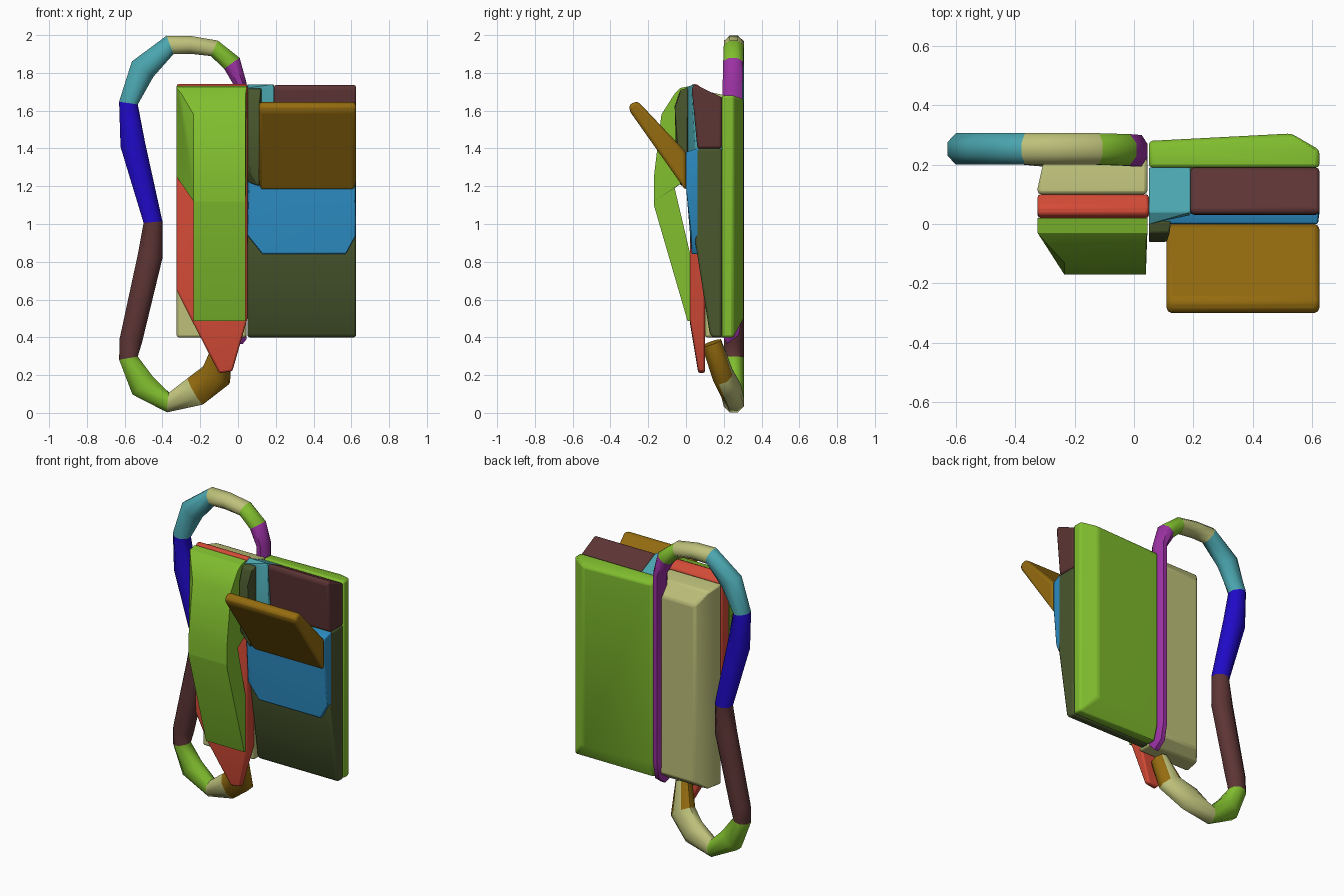
import bpy, bmesh, math
from mathutils import Vector

cube = bpy.data.objects.get("Cube")
if cube:
    bpy.data.objects.remove(cube, do_unlink=True)


def material(name, *rgb):
    m = bpy.data.materials.new(name)
    m.use_nodes = True
    m.diffuse_color = (*rgb, 1)
    m.node_tree.nodes["Principled BSDF"].inputs["Base Color"].default_value = (*rgb, 1)
    return m


lime = material("lime", .22, .52, .028)
red = material("red", .66, .07, .038)
cream = material("cream", .51, .53, .195)
olive = material("olive", .067, .095, .027)
brown = material("brown", .30, .15, .005)
sky = material("sky_blue", .026, .27, .56)
teal = material("teal", .07, .38, .43)
maroon = material("maroon", .11, .035, .035)
blue = material("deep_blue", .014, .003, .57)
purple = material("purple", .33, .032, .37)


def finish(name, bm, mats, bevel=0, smooth=30):
    mesh = bpy.data.meshes.new(name)
    bmesh.ops.recalc_face_normals(bm, faces=bm.faces)
    bm.to_mesh(mesh)
    bm.free()
    for m in mats:
        mesh.materials.append(m)
    ob = bpy.data.objects.new(name, mesh)
    bpy.context.collection.objects.link(ob)
    bpy.ops.object.select_all(action='DESELECT')
    bpy.context.view_layer.objects.active = ob
    ob.select_set(True)
    bpy.ops.object.shade_smooth_by_angle(angle=math.radians(smooth))
    if bevel:
        mod = ob.modifiers.new("soft_edges", 'BEVEL')
        mod.width = bevel
        mod.segments = 2
        mod.limit_method = 'ANGLE'


def solid(name, mat, points, bevel=.012):
    """Convex block through the given points."""
    bm = bmesh.new()
    for p in points:
        bm.verts.new(p)
    res = bmesh.ops.convex_hull(bm, input=bm.verts)
    junk = [g for g in res["geom_interior"] if isinstance(g, bmesh.types.BMVert)]
    bmesh.ops.delete(bm, geom=junk, context='VERTS')
    bmesh.ops.dissolve_limit(bm, angle_limit=.02, verts=bm.verts, edges=bm.edges)
    finish(name, bm, [mat], bevel)


def side(x0, x1, profile):
    """Side profile (y, z) spread between two x positions."""
    return [(x, y, z) for x in (x0, x1) for y, z in profile]


def front(y0, y1, outline):
    """Front outline (x, z) spread between two y positions."""
    return [(x, y, z) for y in (y0, y1) for x, z in outline]


def rect(a0, a1, b0, b1):
    return [(a, b) for a in (a0, a1) for b in (b0, b1)]


# Left block: back plate, body, top pieces
solid("left_back_plate", lime,
      front(.19, .25, rect(.05, .625, .4, 1.68))
      + [(x, y, z) for x, y in ((.05, .28), (.53, .305)) for z in (.5, 1.66)])
solid("left_body", olive, side(.05, .625, [(.05, 1.4), (.05, .9), (.125, .42),
                                           (.14, .4), (.19, .4), (.19, 1.4)]))
solid("left_top", maroon, side(.19, .625, [(.03, 1.72), (.045, 1.74), (.19, 1.67),
                                           (.19, 1.4), (.06, 1.4)]))
solid("top_divider", teal, [(.05, 0, 1.72), (.05, 0, 1.35), (.19, .03, 1.72), (.19, .05, 1.35)]
      + side(.05, .19, [(.04, 1.74), (.19, 1.67), (.19, 1.35)]), .004)
solid("front_rib", olive, [(.05, -.03, 1.71), (.12, -.03, 1.71), (.05, -.06, 1.62), (.11, -.06, 1.62),
                           (.05, -.05, 1.3), (.11, -.03, 1.2)]
      + side(.05, .125, [(.01, 1.72), (.01, 1.22)]), .006)

# Pocket face and the open flap above it
solid("pocket_face", sky,
      [(x, 0, z) for x in (.06, .62) for z in (1.2, 1.38)]
      + front(.03, .07, [(.05, .94), (.13, .84), (.57, .84), (.625, .94)])
      + front(.06, .07, rect(.05, .625, 1.2, 1.4)), .006)
solid("open_flap", brown, side(.11, .625, [(-.30, 1.60), (-.30, 1.635), (-.255, 1.65),
                                           (0, 1.38), (0, 1.175), (-.03, 1.22)]), .018)

# Right block: tapered back plate, pointed middle layer, bulging front panel
solid("right_back_plate", cream,
      front(.1, .12, rect(-.325, .045, .4, 1.70))
      + front(.2, .21, rect(-.305, .045, .4, 1.68))
      + front(.27, .275, rect(-.255, .03, .45, 1.6)))
solid("right_middle_layer", red,
      front(.02, .1, [(-.325, 1.7), (.05, 1.7), (.05, .5), (-.24, .48), (-.325, .65)])
      + front(.03, .06, rect(-.325, .05, 1.735, 1.74))
      + front(.065, .1, [(-.1, .21), (-.03, .22)]), .01)
solid("front_panel_upper", lime,
      [(x, y, z) for x in (-.325, .045) for y, z in
       ((.02, 1.73), (-.03, 1.72), (.02, 1.25))]
      + [(-.30, -.06, 1.69), (.04, -.06, 1.69)]
      + side(-.235, .04, [(-.13, 1.58), (-.17, 1.25), (-.17, 1.12), (-.06, 1.19)]), 0)
solid("front_panel_lower", lime,
      side(-.235, .04, [(-.17, 1.25), (-.17, 1.1), (.008, .487), (.02, .487),
                        (.02, .85), (-.06, 1.19)]), 0)

# Strap loop: (x, y, z, half width, colour of the stretch that follows)
strap = [
    (.012, .19, .41, .034, purple), (.012, .235, .44, .034, purple),
    (.012, .247, .52, .034, purple), (.012, .247, 1.74, .034, purple),
    (-.032, .25, 1.85, .05, lime), (-.125, .253, 1.93, .045, cream),
    (-.25, .253, 1.948, .047, cream), (-.36, .253, 1.948, .052, teal),
    (-.505, .253, 1.82, .07, teal), (-.58, .253, 1.64, .05, blue),
    (-.557, .253, 1.42, .066, blue), (-.45, .253, 1.01, .05, maroon),
    (-.465, .253, .83, .066, maroon), (-.568, .253, .38, .06, maroon),
    (-.58, .253, .29, .05, lime), (-.505, .253, .145, .072, lime),
    (-.37, .253, .055, .052, cream), (-.225, .24, .115, .08, brown),
    (-.115, .195, .2, .082, brown), (-.08, .135, .37, .045, brown),
]
sides = 8
mats = list(dict.fromkeys(s[4] for s in strap))
bm = bmesh.new()
centres = [Vector(s[:3]) for s in strap]
rings = []
for i, s in enumerate(strap):
    # Average the neighbouring directions so bends are mitred
    d1 = (centres[i] - centres[i - 1]).normalized() if i else Vector()
    d2 = (centres[i + 1] - centres[i]).normalized() if i < len(strap) - 1 else Vector()
    t = (d1 + d2).normalized()
    # The strap keeps its width in the front plane
    u = Vector((-t.z, 0, t.x)).normalized() if i > 2 else Vector((-1, 0, 0))
    v = u.cross(t).normalized()
    r = 1 / math.cos(math.pi / sides)
    ring = []
    for k in range(sides):
        ang = math.tau * (k + .5) / sides
        ring.append(bm.verts.new(centres[i] + u * s[3] * r * math.cos(ang)
                                 + v * .053 * r * math.sin(ang)))
    rings.append(ring)
for i in range(len(rings) - 1):
    for k in range(sides):
        n = (k + 1) % sides
        f = bm.faces.new((rings[i][k], rings[i][n], rings[i + 1][n], rings[i + 1][k]))
        colour = strap[i][4]
        # The lower end is brown in front and cream behind
        if colour == brown and f.calc_center_median().y > .21:
            colour = cream
        f.material_index = mats.index(colour)
for ring, mat in ((rings[0], purple), (rings[-1], brown)):
    bm.faces.new(ring).material_index = mats.index(mat)
finish("strap_loop", bm, mats, smooth=50)
